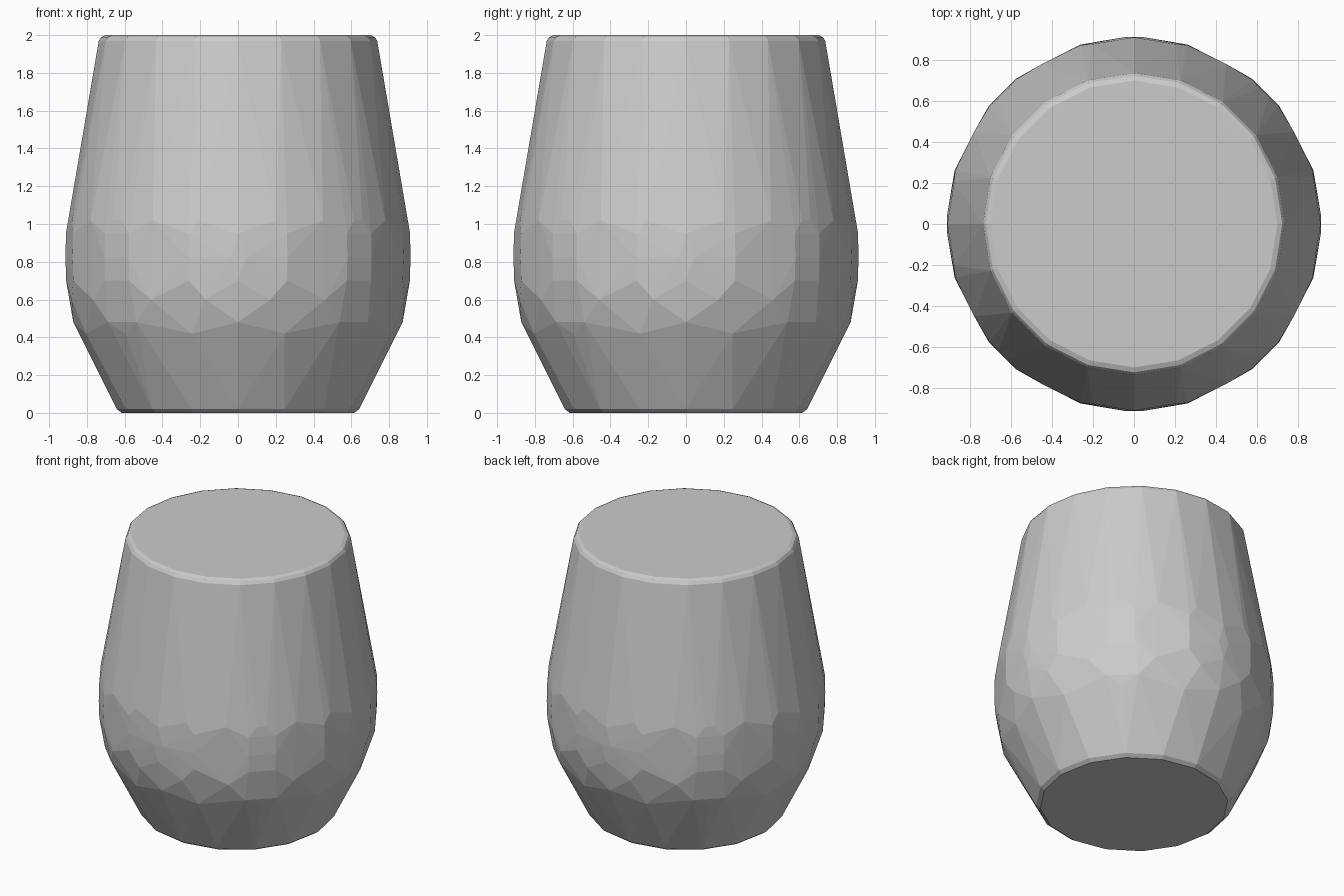
import bpy, bmesh
from math import radians, cos, sin

if "Cube" in bpy.data.objects:
    bpy.data.objects.remove(bpy.data.objects["Cube"])

# Rings of the faceted tumbler: (height, radius, angles within one eighth turn)
RINGS = [
    (0.00, 0.615, (0, 22.5, 45)),     # bevelled foot
    (0.02, 0.642, (0, 22.5, 45)),
    (0.42, 0.842, (17, 45)),          # lower belly facets
    (0.48, 0.872, (0, 38)),
    (0.60, 0.897, (11, 31)),
    (0.70, 0.910, (0, 16.6, 39.3)),   # widest band
    (0.82, 0.914, (2.5, 16.6, 39.3)),
    (0.95, 0.911, (0, 16.6, 39.3)),
    (1.02, 0.901, (13, 30, 43)),      # shoulder of the upper taper
]

bm = bmesh.new()


def add(z, r, deg):
    bm.verts.new((r * cos(radians(deg)), r * sin(radians(deg)), z))


# Repeat each eighth with its mirror image around the body
for z, r, angles in RINGS:
    degs = {round((q * 90 + s * a) % 360, 3)
            for q in range(4) for a in angles for s in (1, -1)}
    for d in sorted(degs):
        add(z, r, d)

# Twenty-sided closed top with a small bevel
for z, r in ((1.97, 0.737), (1.99, 0.724), (2.0, 0.70)):
    for i in range(20):
        add(z, r, i * 18)

# Wrap the rings in one convex faceted skin
hull = bmesh.ops.convex_hull(bm, input=bm.verts[:])
loose = [v for v in bm.verts if not v.link_faces]
bmesh.ops.delete(bm, geom=loose, context='VERTS')
bmesh.ops.dissolve_limit(bm, angle_limit=radians(1.0),
                         verts=bm.verts[:], edges=bm.edges[:])
bmesh.ops.recalc_face_normals(bm, faces=bm.faces[:])

mesh = bpy.data.meshes.new("tumbler_body")
bm.to_mesh(mesh)
bm.free()
body = bpy.data.objects.new("tumbler_body", mesh)
bpy.context.collection.objects.link(body)
